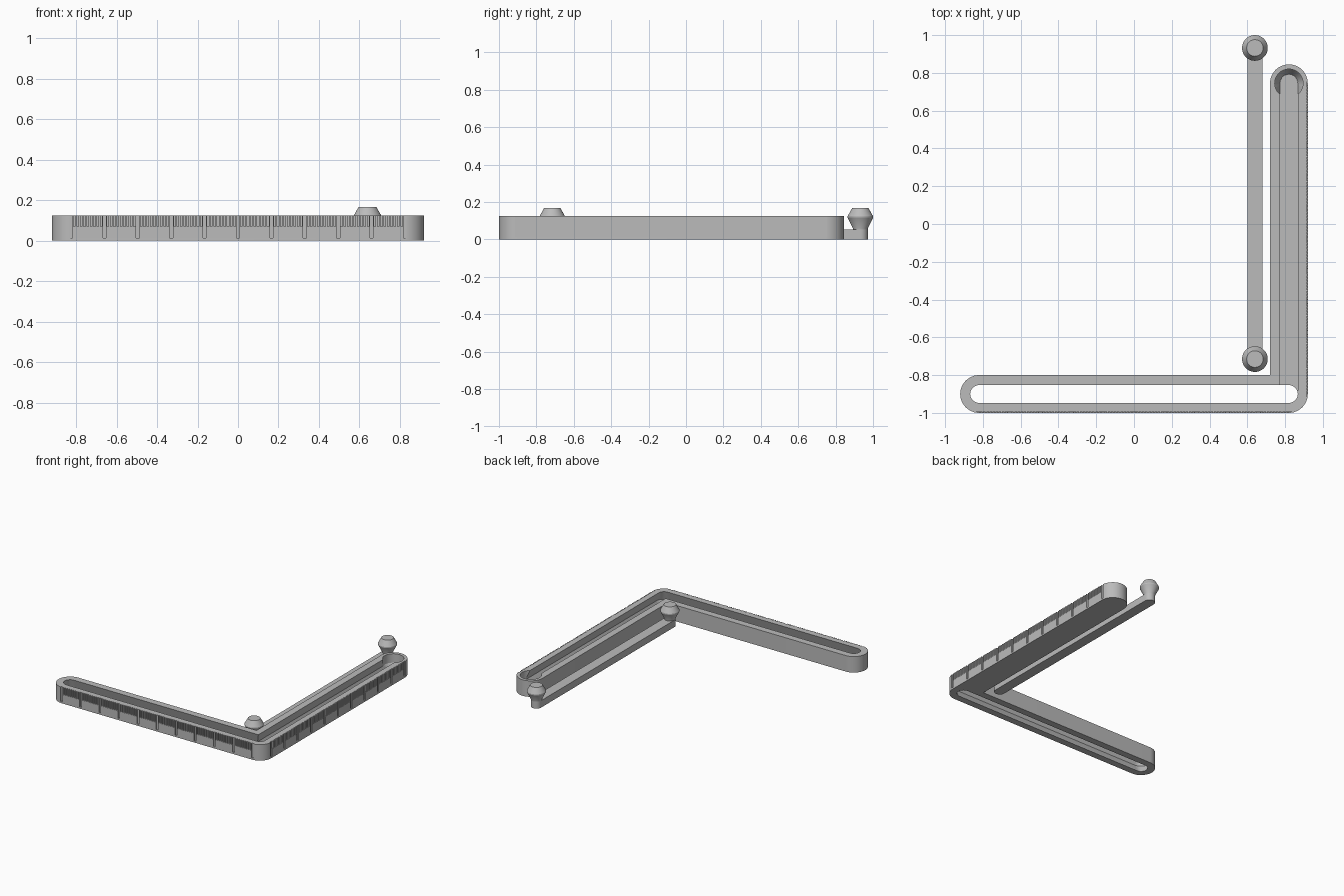
import bpy, bmesh, math
from mathutils import Vector

if "Cube" in bpy.data.objects:
    bpy.data.objects.remove(bpy.data.objects["Cube"])

# One flat grey plastic
grey = bpy.data.materials.new("grey_plastic")
grey.use_nodes = True
colour = (0.5, 0.5, 0.5, 1)
grey.diffuse_color = colour
grey.node_tree.nodes["Principled BSDF"].inputs["Base Color"].default_value = colour

SEGS = 24
HEIGHT = 0.125


def arc(cx, cy, r, start, end):
    n = max(2, round(SEGS * abs(end - start) / 180))
    angles = [math.radians(start + (end - start) * i / n) for i in range(n + 1)]
    return [(cx + r * math.cos(a), cy + r * math.sin(a)) for a in angles]


def capsule(p, q, r):
    """Outline of a rounded slot running from p to q."""
    p, q = Vector(p), Vector(q)
    d = math.degrees(math.atan2(q.y - p.y, q.x - p.x))
    return arc(q.x, q.y, r, d - 90, d + 90) + arc(p.x, p.y, r, d + 90, d + 270)


def disc(x, y, r):
    return arc(x, y, r, 0, 360)[:-1]


def make_object(name, bm):
    bmesh.ops.recalc_face_normals(bm, faces=bm.faces)
    mesh = bpy.data.meshes.new(name)
    bm.to_mesh(mesh)
    bm.free()
    mesh.materials.append(grey)
    obj = bpy.data.objects.new(name, mesh)
    bpy.context.collection.objects.link(obj)
    return obj


def loft(name, sections):
    """Solid through (z, outline) sections with equal point counts."""
    bm = bmesh.new()
    rings = [[bm.verts.new((x, y, z)) for x, y in pts] for z, pts in sections]
    n = len(rings[0])
    for low, high in zip(rings, rings[1:]):
        for i in range(n):
            j = (i + 1) % n
            bm.faces.new((low[i], low[j], high[j], high[i]))
    bm.faces.new(rings[0][::-1])
    bm.faces.new(rings[-1])
    return make_object(name, bm)


def activate(obj):
    bpy.ops.object.select_all(action='DESELECT')
    obj.select_set(True)
    bpy.context.view_layer.objects.active = obj


def cut(target, cutter):
    mod = target.modifiers.new("cut", 'BOOLEAN')
    mod.operation = 'DIFFERENCE'
    mod.solver = 'EXACT'
    mod.object = cutter
    activate(target)
    bpy.ops.object.modifier_apply(modifier=mod.name)
    bpy.data.objects.remove(cutter)


def smooth(obj):
    activate(obj)
    bpy.ops.object.shade_smooth_by_angle(angle=math.radians(25))


# L-shaped body with rounded ends and outer corner
corner, left_end, back_end = (0.82, -0.9), (-0.82, -0.9), (0.82, 0.745)
outline = (arc(*left_end, 0.1, 90, 270) + arc(*corner, 0.1, 270, 360)
           + arc(*back_end, 0.1, 0, 180) + [(0.72, -0.8)])
body = loft("ruler_body", [(0, outline), (HEIGHT, outline)])

# Undercut channels: open through the front arm, floored in the side arm
NARROW, WIDE, FLOOR, MIDDLE = 0.047, 0.07, 0.008, 0.055
channel = [(FLOOR, NARROW), (MIDDLE, WIDE), (HEIGHT, NARROW), (HEIGHT + 0.02, NARROW)]
cut(body, loft("front_slot", [(z, capsule(left_end, corner, r))
                              for z, r in [(-0.02, NARROW)] + channel]))
cut(body, loft("side_slot", [(z, capsule((0.82, -0.88), back_end, r))
                             for z, r in channel]))

# Wide entry hole at the end of the side channel
cut(body, loft("entry_hole", [(z, disc(*back_end, r)) for z, r in
                              [(FLOOR + 0.001, 0.048), (MIDDLE, 0.075), (0.15, 0.075)]]))

# Ruler grooves along both outer faces
PITCH, DEPTH = 0.0165, 0.008


def add_box(bm, lo, hi):
    made = bmesh.ops.create_cube(bm, size=1)["verts"]
    for v in made:
        v.co = [lo[k] if v.co[k] < 0 else hi[k] for k in range(3)]


bm = bmesh.new()
for i in range(101):
    major = i % 10 == 0
    half = 0.008 if major else 0.004
    bottom = 0.013 if major else 0.07
    x = -0.825 + i * PITCH
    y = -0.905 + i * PITCH
    add_box(bm, (x - half, -1.05, bottom), (x + half, -1 + DEPTH, 0.15))
    add_box(bm, (0.92 - DEPTH, y - half, bottom), (0.97, y + half, 0.15))
cut(body, make_object("grooves", bm))
smooth(body)

# Connecting bar with a flared knob at each end
front_pin, back_pin = (0.64, -0.715), (0.64, 0.932)
bar = capsule(front_pin, back_pin, 0.04)
smooth(loft("link_bar", [(0, bar), (0.054, bar)]))
knob = [(0.045, 0.0395), (0.06, 0.04), (0.116, 0.068), (0.124, 0.068), (0.167, 0.044)]
for name, pin in (("front_knob", front_pin), ("back_knob", back_pin)):
    smooth(loft(name, [(z, disc(*pin, r)) for z, r in knob]))
